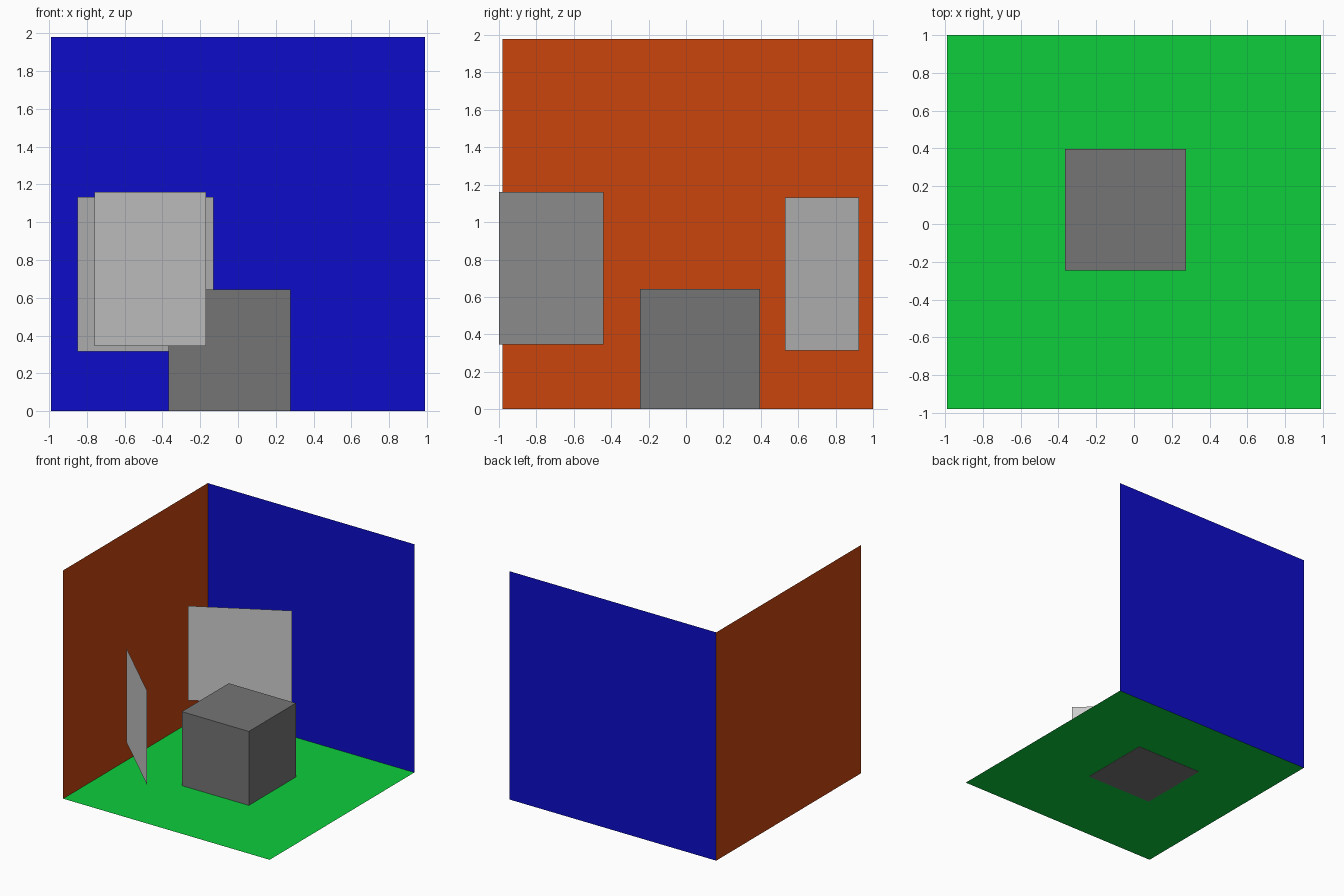
import bpy

if "Cube" in bpy.data.objects:
    bpy.data.objects.remove(bpy.data.objects["Cube"])


def material(name, rgb):
    m = bpy.data.materials.new(name)
    m.diffuse_color = (*rgb, 1.0)
    m.use_nodes = True
    m.node_tree.nodes["Principled BSDF"].inputs["Base Color"].default_value = m.diffuse_color
    return m


def add_mesh(name, verts, faces, mat):
    mesh = bpy.data.meshes.new(name)
    mesh.from_pydata(verts, [], faces)
    mesh.materials.append(mat)
    obj = bpy.data.objects.new(name, mesh)
    bpy.context.collection.objects.link(obj)
    return obj


def upright_panel(name, a, b, z0, z1, mat):
    """Flat vertical sheet between two plan points."""
    verts = [(*a, z0), (*b, z0), (*b, z1), (*a, z1)]
    return add_mesh(name, verts, [(0, 1, 2, 3)], mat)


green = material("green", (0.004, 0.61, 0.046))
blue = material("blue", (0.004, 0.004, 0.59))
orange = material("orange", (0.59, 0.060, 0.004))
dark_grey = material("dark grey", (0.178, 0.178, 0.178))
light_grey = material("light grey", (0.604, 0.604, 0.604))

LEFT, RIGHT, FRONT, BACK, TOP = -0.99, 0.99, -0.98, 1.0, 1.98

# Room: floor and two walls, all thin sheets
FLOOR = 0.002
add_mesh("floor", [(LEFT, FRONT, FLOOR), (RIGHT, FRONT, FLOOR),
                   (RIGHT, BACK, FLOOR), (LEFT, BACK, FLOOR)],
         [(0, 1, 2, 3)], green)
upright_panel("back_wall", (LEFT, BACK), (RIGHT, BACK), FLOOR, TOP, blue)
upright_panel("left_wall", (LEFT, FRONT), (LEFT, BACK), FLOOR, TOP, orange)

# Solid cube standing on the floor
SIZE = 0.643
bpy.ops.mesh.primitive_cube_add(size=SIZE, location=(-0.045, 0.075, SIZE / 2))
cube = bpy.context.object
cube.name = "cube"
cube.data.materials.append(dark_grey)

# Two floating angled panels
upright_panel("front_panel", (-0.76, -0.44), (-0.17, -1.0), 0.345, 1.16, light_grey)
upright_panel("rear_panel", (-0.85, 0.53), (-0.13, 0.925), 0.315, 1.133, light_grey)
